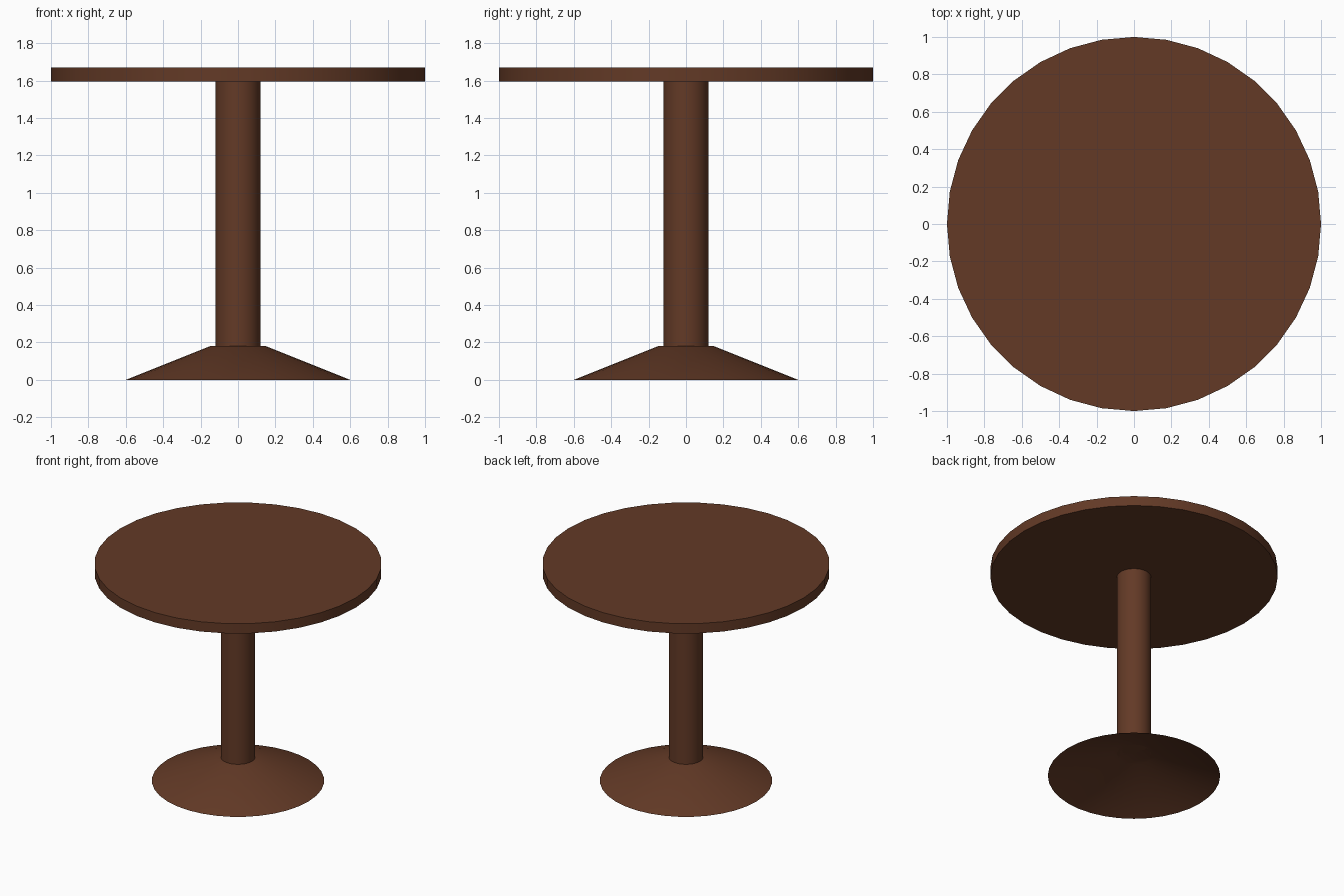
import bpy, bmesh, math

if "Cube" in bpy.data.objects:
    bpy.data.objects.remove(bpy.data.objects["Cube"])

SIDES = 36

wood = bpy.data.materials.new("dark brown wood")
wood.diffuse_color = (0.125, 0.042, 0.0194, 1)
wood.use_nodes = True
wood.node_tree.nodes["Principled BSDF"].inputs["Base Color"].default_value = wood.diffuse_color


def lathe(name, z0, r0, z1, r1, bottom=True):
    """Straight or tapered round part from z0 to z1, optionally open below."""
    bm = bmesh.new()
    rings = []
    for z, r in ((z0, r0), (z1, r1)):
        rings.append([bm.verts.new((r * math.cos(2 * math.pi * i / SIDES),
                                    r * math.sin(2 * math.pi * i / SIDES), z))
                      for i in range(SIDES)])
    low, high = rings
    for i in range(SIDES):
        j = (i + 1) % SIDES
        bm.faces.new((low[i], low[j], high[j], high[i]))
    bm.faces.new(high)
    if bottom:
        bm.faces.new(low[::-1])
    mesh = bpy.data.meshes.new(name)
    bm.to_mesh(mesh)
    bm.free()
    mesh.materials.append(wood)
    obj = bpy.data.objects.new(name, mesh)
    bpy.context.collection.objects.link(obj)
    bpy.ops.object.select_all(action='DESELECT')
    obj.select_set(True)
    bpy.context.view_layer.objects.active = obj
    bpy.ops.object.shade_smooth_by_angle(angle=math.radians(30))
    return obj


# Flared foot, a hollow shell open underneath
lathe("base", 0, 0.6, 0.18, 0.15, bottom=False)
# Central column
lathe("pedestal", 0.18, 0.12, 1.595, 0.12)
# Round top
lathe("tabletop", 1.595, 1.0, 1.67, 1.0)
